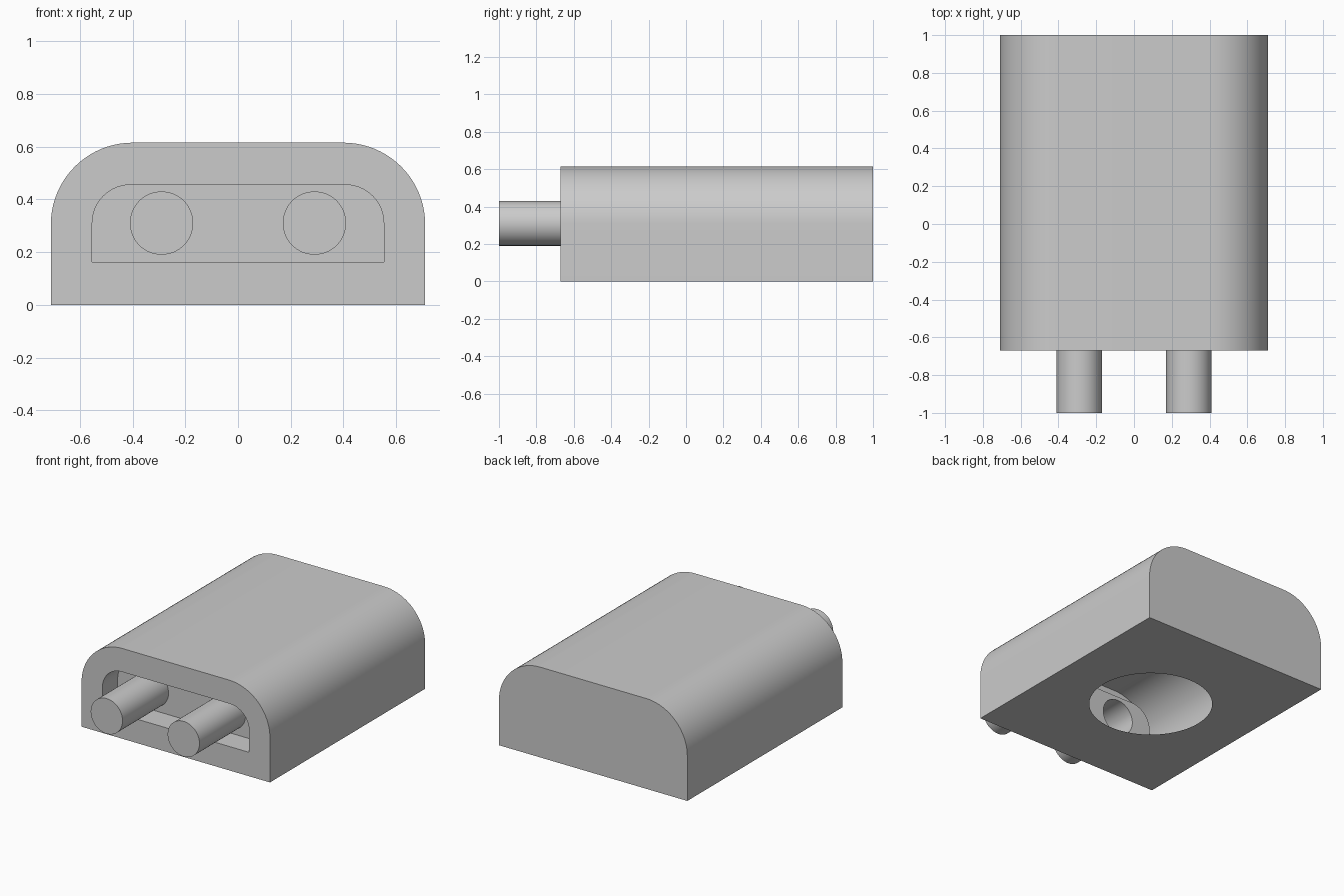
import bpy, bmesh
from math import sin, cos, pi, radians

if "Cube" in bpy.data.objects:
    bpy.data.objects.remove(bpy.data.objects["Cube"])

FRONT, BACK, SOCKET_BACK, TIP = -0.67, 1.0, -0.505, -1.0
PIN_X, PIN_Z, PIN_R = 0.29, 0.31, 0.12


def arch(half_w, z0, z1, r, n=20):
    """Flat-bottomed outline with rounded top corners, as (x, z)."""
    right = [(half_w - r + r * cos(a), z1 - r + r * sin(a))
             for a in (pi / 2 * i / n for i in range(n + 1))]
    left = [(-x, z) for x, z in reversed(right)]
    return [(-half_w, z0), (half_w, z0)] + right + left


def circle(cx, cy, r, n=64):
    return [(cx + r * cos(2 * pi * i / n), cy + r * sin(2 * pi * i / n)) for i in range(n)]


def loop(bm, points):
    """Closed ring of verts and edges."""
    vs = [bm.verts.new(p) for p in points]
    es = [bm.edges.new((v, vs[(i + 1) % len(vs)])) for i, v in enumerate(vs)]
    return vs, es


def upright(bm, outline, y):
    return loop(bm, [(x, y, z) for x, z in outline])


def bridge(bm, a, b, skip=()):
    for i in range(len(a)):
        if i not in skip:
            j = (i + 1) % len(a)
            bm.faces.new((a[i], a[j], b[j], b[i]))


def fill(bm, edges, normal):
    bmesh.ops.triangle_fill(bm, edges=edges, use_beauty=True, normal=normal)


def finish(bm, name):
    bmesh.ops.recalc_face_normals(bm, faces=bm.faces[:])
    me = bpy.data.meshes.new(name)
    bm.to_mesh(me)
    bm.free()
    ob = bpy.data.objects.new(name, me)
    bpy.context.collection.objects.link(ob)
    bpy.ops.object.select_all(action='DESELECT')
    ob.select_set(True)
    bpy.context.view_layer.objects.active = ob
    bpy.ops.object.shade_smooth_by_angle(angle=radians(30))
    return ob


# Casing: thin shell with a recessed front socket and a round bottom opening
bm = bmesh.new()
outer = arch(0.71, 0, 0.615, 0.31)
inner = arch(0.553, 0.163, 0.455, 0.145)
front_v, front_e = upright(bm, outer, FRONT)
back_v, back_e = upright(bm, outer, BACK)
rim_v, rim_e = upright(bm, inner, FRONT)
deep_v, deep_e = upright(bm, inner, SOCKET_BACK)
bridge(bm, front_v, back_v, skip=(0,))
bridge(bm, rim_v, deep_v)
bm.faces.new(back_v)
fill(bm, front_e + rim_e, (0, -1, 0))

# Socket back wall, open where the pins join
pin_edges = []
for s in (-1, 1):
    pin_edges += upright(bm, circle(s * PIN_X, PIN_Z, PIN_R), SOCKET_BACK)[1]
fill(bm, deep_e + pin_edges, (0, -1, 0))

# Bottom plate around the opening
hole_e = loop(bm, [(x, y, 0) for x, y in circle(0, 0.165, 0.39)])[1]
sides = [bm.edges.get((front_v[i], back_v[i])) for i in (0, 1)]
fill(bm, [front_e[0], back_e[0]] + sides + hole_e, (0, 0, -1))
finish(bm, "casing")

# Pins: hollow tubes capped at the front
for s, name in ((-1, "pin_left"), (1, "pin_right")):
    bm = bmesh.new()
    ring = circle(s * PIN_X, PIN_Z, PIN_R)
    tip_v, _ = upright(bm, ring, TIP)
    root_v, _ = upright(bm, ring, SOCKET_BACK)
    bridge(bm, tip_v, root_v)
    bm.faces.new(tip_v)
    finish(bm, name)
